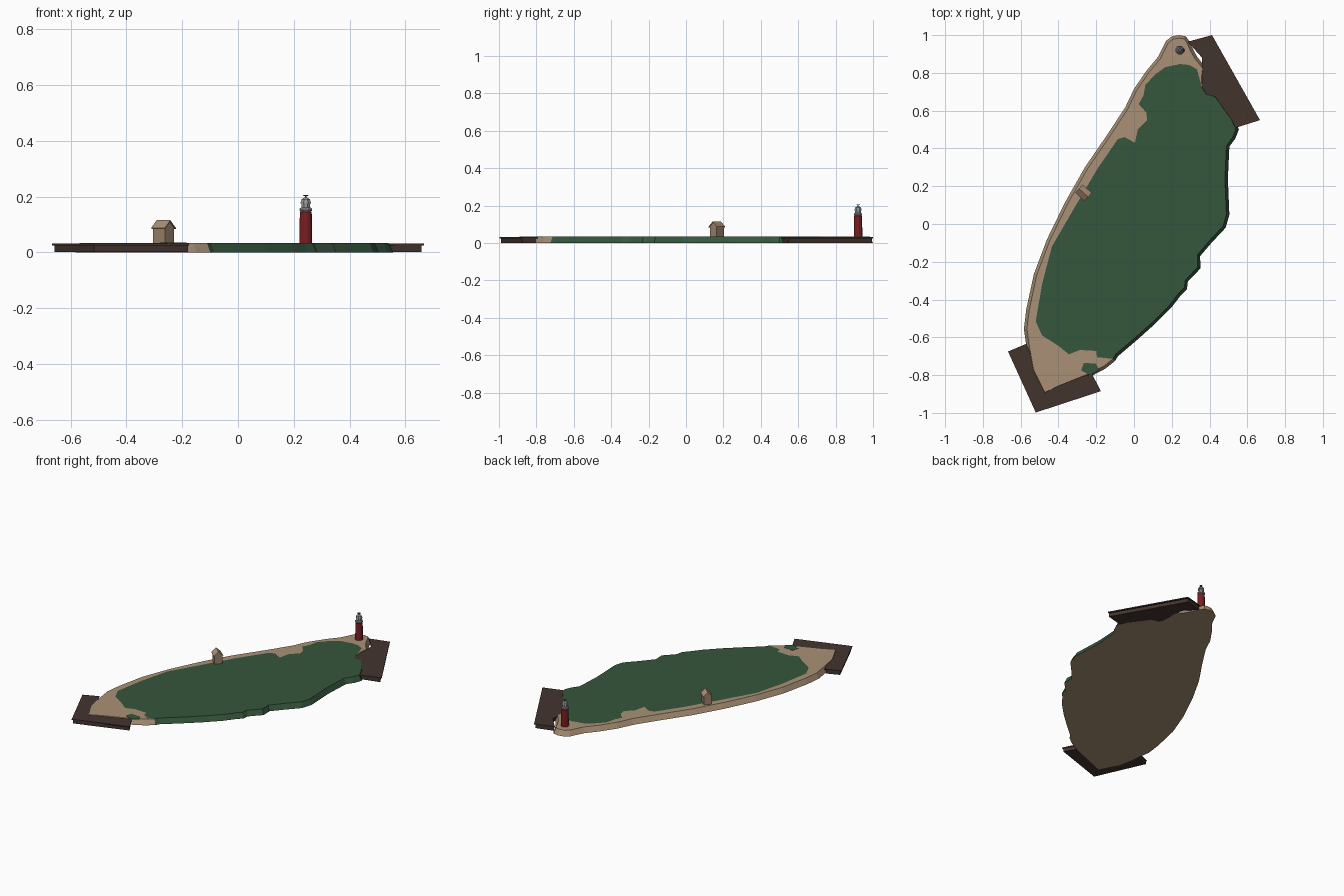
import bpy, bmesh, math
from mathutils import Vector, Matrix

if "Cube" in bpy.data.objects:
    bpy.data.objects.remove(bpy.data.objects["Cube"])


def mat(name, r, g, b):
    m = bpy.data.materials.new(name)
    m.diffuse_color = (r, g, b, 1)
    m.use_nodes = True
    m.node_tree.nodes["Principled BSDF"].inputs["Base Color"].default_value = m.diffuse_color
    return m


SAND = mat("sand", 0.40, 0.285, 0.18)
GRASS = mat("grass", 0.036, 0.092, 0.046)
DOCK = mat("dark_wood", 0.055, 0.034, 0.027)
RED = mat("red", 0.19, 0.014, 0.016)
GREY = mat("grey", 0.30, 0.30, 0.31)
DARK = mat("dark_grey", 0.10, 0.10, 0.11)
WALL = mat("house_wall", 0.34, 0.235, 0.15)
ROOF = mat("house_roof", 0.40, 0.28, 0.18)
TOP = 0.034


def finish(name, bm, *mats):
    bmesh.ops.recalc_face_normals(bm, faces=bm.faces)
    me = bpy.data.meshes.new(name)
    bm.to_mesh(me)
    bm.free()
    for m in mats:
        me.materials.append(m)
    ob = bpy.data.objects.new(name, me)
    bpy.context.collection.objects.link(ob)
    return ob


def inset(ring, d):
    """Move a counter-clockwise outline inwards by d."""
    out = []
    for i, p in enumerate(ring):
        t = Vector(ring[(i + 1) % len(ring)]) - Vector(ring[i - 1])
        nrm = Vector((-t.y, t.x)).normalized()
        out.append(Vector(p) + nrm * d)
    return out


def loft(name, layers, m):
    """Stack rings of (points, z) into a closed solid."""
    bm = bmesh.new()
    rings = [[bm.verts.new((p[0], p[1], z)) for p in pts] for pts, z in layers]
    for a, b in zip(rings, rings[1:]):
        for i in range(len(a)):
            j = (i + 1) % len(a)
            bm.faces.new((a[i], a[j], b[j], b[i]))
    bm.faces.new(rings[0][::-1])
    bm.faces.new(rings[-1])
    return finish(name, bm, m)


# Island: sandy west coast, green east cliff and the line between sand and grass
west = [(.376, .725), (.372, .77), (.378, .83), (.335, .885), (.315, .92), (.295, .965),
        (.275, .993), (.24, 1.0), (.20, .993), (.17, .97), (.127, .885), (.065, .81),
        (0, .715), (-.045, .62), (-.14, .475), (-.26, .30), (-.365, .115), (-.46, -.08),
        (-.53, -.265), (-.57, -.45), (-.583, -.555), (-.568, -.66), (-.545, -.78),
        (-.48, -.905), (-.39, -.87), (-.22, -.802), (-.15, -.765), (-.10, -.725)]
east = [(-.085, -.70), (.015, -.615), (.11, -.53), (.20, -.44), (.25, -.375), (.28, -.345),
        (.285, -.305), (.352, -.235), (.35, -.17), (.41, -.10), (.485, -.02), (.505, .05),
        (.497, .24), (.505, .41), (.535, .45), (.555, .50), (.53, .56), (.497, .605),
        (.44, .685), (.39, .70)]
grass = [(.333, .82), (.29, .842), (.245, .847), (.165, .83), (.11, .79), (.06, .735),
         (.05, .68), (.025, .635), (.065, .59), (.07, .55), (.02, .5), (.005, .43),
         (-.05, .46), (-.085, .45), (-.195, .29), (-.31, .095), (-.435, -.12),
         (-.487, -.32), (-.52, -.515), (-.487, -.59), (-.40, -.645), (-.345, -.69),
         (-.286, -.667), (-.20, -.672), (-.195, -.71), (-.15, -.745)]
ring, ns = west + east, len(west)
bm = bmesh.new()
low = [bm.verts.new((x, y, 0)) for x, y in ring]
top = [bm.verts.new((p.x, p.y, TOP)) for p in inset(ring, .016)]
mid = [bm.verts.new((x, y, TOP)) for x, y in grass]
bm.faces.new(low[::-1])
bm.faces.new(top[:ns] + mid[::-1])
bm.faces.new([top[0]] + mid + top[ns - 1:]).material_index = 1
for i in range(len(ring)):
    j = (i + 1) % len(ring)
    f = bm.faces.new((low[i], low[j], top[j], top[i]))
    f.material_index = 1 if i >= ns - 1 else 0
finish("island", bm, SAND, GRASS)

# Small separate grass patch near the south end
patch = [(-.28, -.775), (-.235, -.80), (-.185, -.775), (-.20, -.74), (-.265, -.735)]
loft("grass_patch", [(patch, TOP - .002), (patch, TOP + .001)], GRASS)

# Docks: deck with a slight lip over a narrower base
north = [(.667, .55), (.413, 1.0), (.285, .965), (.36, .88), (.36, .70), (.53, .507)]
south = [(-.571, -.635), (-.667, -.675), (-.52, -.998), (-.175, -.885), (-.222, -.795), (-.47, -.86)]
for name, pts in (("north_dock", north), ("south_dock", south)):
    base = inset(pts, .009)
    loft(name, [(base, .001), (base, .024), (pts, .025), (pts, .031)], DOCK)


# Lighthouse: turned stack of eight-sided sections
def turned(name, profile, m, n=8):
    circ = lambda r: [(.243 + r * math.cos(math.tau * (k + .5) / n),
                       .92 + r * math.sin(math.tau * (k + .5) / n)) for k in range(n)]
    loft(name, [(circ(r), z) for r, z in profile], m)


turned("lighthouse_tower", [(.024, TOP - .002), (.022, .145)], RED, 12)
turned("gallery", [(.020, .145), (.024, .150), (.024, .156), (.019, .160)], GREY)
turned("lantern", [(.017, .159), (.017, .176)], GREY)
turned("lantern_roof", [(.020, .175), (.020, .179), (.016, .19), (.007, .196)], GREY)
turned("finial", [(.003, .195), (.003, .202), (.010, .203), (.010, .206)], DARK)

# House: gabled body with an overhanging roof and a dark door
L, W, EAVE, RIDGE = .029, .024, .088, .112
turn = Matrix.Translation((-.267, .165, 0)) @ Matrix.Rotation(math.radians(-42), 4, 'Z')


def gable(name, outline, half, m):
    bm = bmesh.new()
    a = [bm.verts.new(turn @ Vector((-half, y, z))) for y, z in outline]
    b = [bm.verts.new(turn @ Vector((half, y, z))) for y, z in outline]
    bm.faces.new(a)
    bm.faces.new(b[::-1])
    for i in range(len(a)):
        j = (i + 1) % len(a)
        bm.faces.new((a[i], a[j], b[j], b[i]))
    finish(name, bm, m)


gable("house_body", [(-W, TOP - .002), (W, TOP - .002), (W, EAVE), (0, RIDGE - .001), (-W, EAVE)], L, WALL)
gable("house_roof", [(-W - .005, EAVE - .004), (0, RIDGE - .001), (W + .005, EAVE - .004),
                     (W + .005, EAVE), (0, RIDGE + .003), (-W - .005, EAVE)], L + .004, ROOF)
